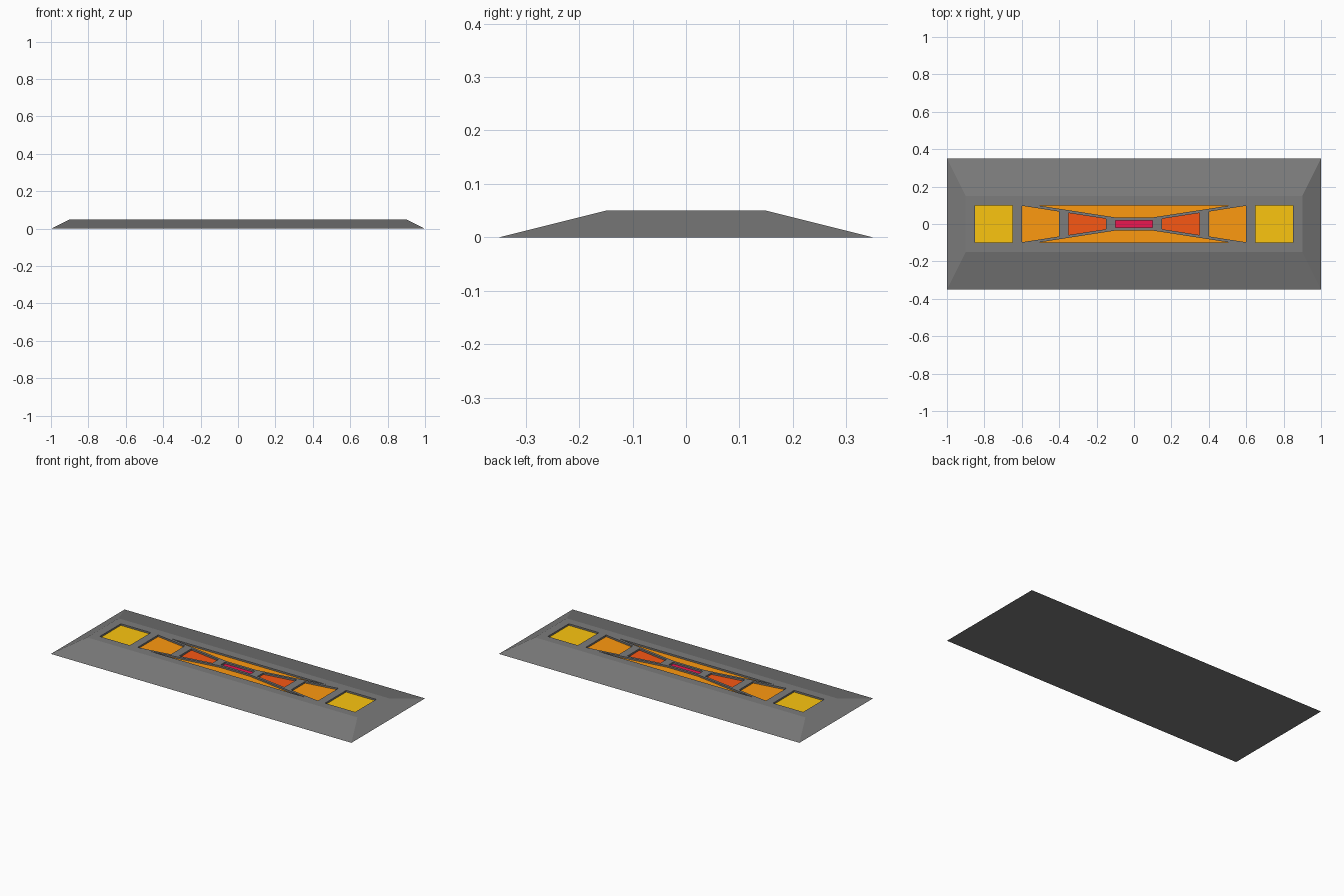
import bpy, bmesh

if "Cube" in bpy.data.objects:
    bpy.data.objects.remove(bpy.data.objects["Cube"])

TOP, FLOOR = 0.05, 0.04


def make_object(name, bm):
    bmesh.ops.recalc_face_normals(bm, faces=bm.faces[:])
    mesh = bpy.data.meshes.new(name)
    bm.to_mesh(mesh)
    bm.free()
    ob = bpy.data.objects.new(name, mesh)
    bpy.context.collection.objects.link(ob)
    return ob


def prism(bm, outline, z0, z1):
    face = bm.faces.new([bm.verts.new((x, y, z0)) for x, y in outline])
    new = bmesh.ops.extrude_face_region(bm, geom=[face])["geom"]
    top = [v for v in new if isinstance(v, bmesh.types.BMVert)]
    bmesh.ops.translate(bm, verts=top, vec=(0, 0, z1 - z0))
    return top


def taper(x):
    # half width of the fan-shaped pockets, widening outward
    return 0.02 + 0.155 * (x - 0.1)


def fan(x0, x1):
    a, b = taper(x0), taper(x1)
    return [(x0, -a), (x1, -b), (x1, b), (x0, a)]


# sloped plate
bm = bmesh.new()
for v in prism(bm, [(-1, -.35), (1, -.35), (1, .35), (-1, .35)], 0, TOP):
    v.co.x *= 0.9
    v.co.y *= 0.15 / 0.35
plate = make_object("plate", bm)

# pocket outlines: (outline, material slot, mirror axis)
pockets = [
    ([(-.1, -.02), (.1, -.02), (.1, .02), (-.1, .02)], 1, None),
    (fan(0.15, 0.35), 2, "x"),
    (fan(0.40, 0.60), 3, "x"),
    ([(-.1, .035), (.1, .035), (.519, .1), (-.519, .1)], 3, "y"),
    ([(.65, -.1), (.85, -.1), (.85, .1), (.65, .1)], 4, "x"),
]
bm = bmesh.new()
slots = []  # (pocket centre, slot)
for outline, slot, axis in pockets:
    copies = [outline]
    if axis == "x":
        copies.append([(-x, y) for x, y in outline])
    elif axis == "y":
        copies.append([(x, -y) for x, y in outline])
    for pts in copies:
        prism(bm, pts, FLOOR, TOP + 0.05)
        cx = sum(p[0] for p in pts) / 4
        cy = sum(p[1] for p in pts) / 4
        slots.append((cx, cy, slot))
cutter = make_object("pocket_cutter", bm)
cutter.hide_render = True

# cut the pockets into the plate
mod = plate.modifiers.new("pockets", "BOOLEAN")
mod.operation = "DIFFERENCE"
mod.solver = "EXACT"
mod.object = cutter
bpy.context.view_layer.objects.active = plate
bpy.ops.object.modifier_apply(modifier=mod.name)
bpy.data.objects.remove(cutter)

# plate grey and pocket floor colours
plate.data.materials.clear()
for name, rgb in [("grey", (.2, .2, .2)), ("crimson", (.84, .008, .08)),
                  ("red_orange", (.94, .095, .007)), ("orange", (.99, .32, .005)),
                  ("yellow", (.97, .56, .005))]:
    mat = bpy.data.materials.new(name)
    mat.diffuse_color = (*rgb, 1)
    mat.use_nodes = True
    mat.node_tree.nodes["Principled BSDF"].inputs["Base Color"].default_value = mat.diffuse_color
    plate.data.materials.append(mat)

for p in plate.data.polygons:
    p.material_index = 0
    if abs(p.center.z - FLOOR) < 1e-4 and p.normal.z > 0.9:
        nearest = min(slots, key=lambda s: (s[0] - p.center.x) ** 2 + (s[1] - p.center.y) ** 2)
        p.material_index = nearest[2]
